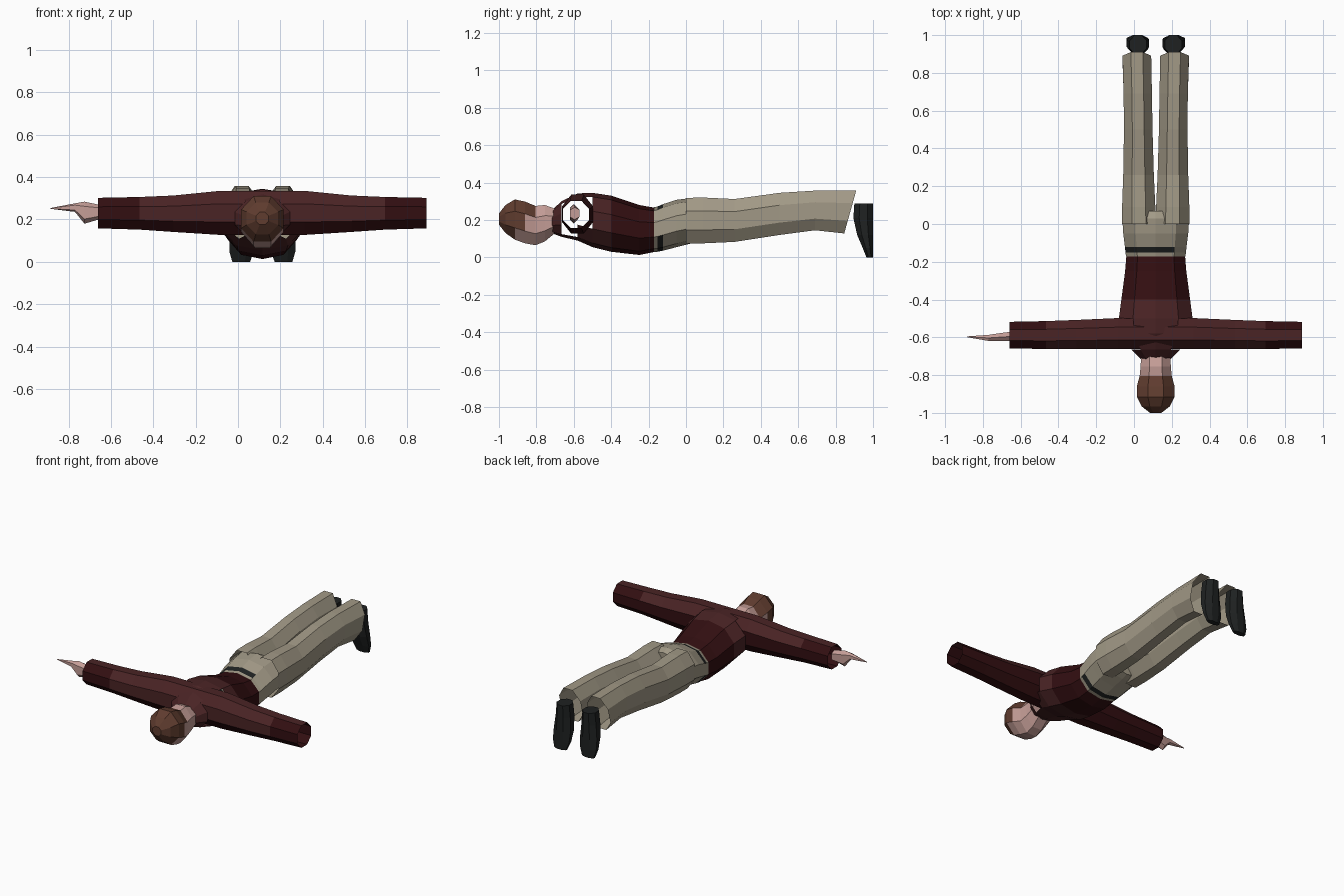
import bpy, bmesh, math
from mathutils import Vector

if "Cube" in bpy.data.objects:
    bpy.data.objects.remove(bpy.data.objects["Cube"])

CX = 0.115  # body centre line (one hand is missing, so it is off zero)


def mat(name, c):
    m = bpy.data.materials.new(name)
    m.diffuse_color = (*c, 1)
    m.use_nodes = True
    m.node_tree.nodes["Principled BSDF"].inputs["Base Color"].default_value = m.diffuse_color
    return m


RED = mat("sweater red", (0.068, 0.017, 0.018))
DARK = mat("sweater dark red", (0.032, 0.0045, 0.0055))
KHAKI = mat("trouser khaki", (0.36, 0.32, 0.24))
BLACK = mat("shoe black", (0.013, 0.015, 0.015))
SKIN = mat("skin", (0.56, 0.34, 0.31))
HAIR = mat("hair brown", (0.115, 0.045, 0.028))


def loft(name, axis, rings, n, mats, rule=None, caps=(False, False), drop=None):
    """Skin polygon rings (t, u, v, half_u, half_v[, tilt]) along an axis.
    rule(centre, normal) picks the material, drop(...) opens holes."""
    bm = bmesh.new()
    loops = []
    k = 1 / math.cos(math.pi / n)
    for r in rings:
        t, u, v, hu, hv = r[:5]
        tilt = r[5] if len(r) > 5 else 0
        loop = []
        for i in range(n):
            a = 2 * math.pi * (i + 0.5) / n
            ca = max(-1, min(1, math.cos(a) * k))
            sa = max(-1, min(1, math.sin(a) * k))
            p, q, s = u + hu * ca, v + hv * sa, t + tilt * sa
            co = {"x": (s, p, q), "y": (p, s, q), "z": (p, q, s)}[axis]
            loop.append(bm.verts.new(co))
        loops.append(loop)
    for a, b in zip(loops, loops[1:]):
        for i in range(n):
            j = (i + 1) % n
            bm.faces.new((a[i], a[j], b[j], b[i]))
    if caps[0]:
        bm.faces.new(loops[0])
    if caps[1]:
        bm.faces.new(loops[-1])
    bmesh.ops.recalc_face_normals(bm, faces=bm.faces)
    for f in bm.faces:
        if rule:
            f.material_index = rule(f.calc_center_median(), f.normal)
    if drop:
        gone = [f for f in bm.faces if drop(f.calc_center_median(), f.normal)]
        bmesh.ops.delete(bm, geom=gone, context="FACES")
    me = bpy.data.meshes.new(name)
    bm.to_mesh(me)
    bm.free()
    for m in mats:
        me.materials.append(m)
    ob = bpy.data.objects.new(name, me)
    bpy.context.collection.objects.link(ob)
    return ob


def body(rows):
    """Rows (y, half width, z bottom, z top) on the body centre line."""
    return [(y, CX, (b + t) / 2, w, (t - b) / 2) for y, w, b, t in rows]


# Torso: dark lower half, openings where the sleeves pass through
loft("sweater_torso", "y", body([
    (-0.72, 0.075, 0.13, 0.25), (-0.665, 0.13, 0.11, 0.30),
    (-0.58, 0.18, 0.09, 0.342), (-0.50, 0.195, 0.055, 0.345),
    (-0.40, 0.182, 0.03, 0.33), (-0.25, 0.162, 0.013, 0.28),
    (-0.165, 0.155, 0.03, 0.265)]), 10, [RED, DARK],
    rule=lambda c, n: int(c.y > -0.4),
    drop=lambda c, n: c.y < -0.5 and abs(n.x) > 0.6 and c.z > 0.13 and c.y > -0.67)

# Both sleeves: one hollow tube, open at the cuffs
arm = []
for d, hy, hz, z, y in [(0.775, 0.07, 0.072, 0.23, -0.588), (0.58, 0.074, 0.077, 0.229, -0.588),
                        (0.42, 0.077, 0.086, 0.227, -0.585), (0.2, 0.082, 0.104, 0.231, -0.58)]:
    arm.append((d, y, z, hy, hz))
arm_rings = [(CX - d, *r) for d, *r in arm] + [(CX + d, *r) for d, *r in reversed(arm)]
loft("sleeves", "x", arm_rings, 8, [RED, DARK],
     rule=lambda c, n: int(n.z < -0.5 or n.y > 0.9
                           or (abs(c.x - CX) > 0.6 and n.z < 0.8)))

# Single hand with thumb pointing down
loft("hand", "x", [(-0.65, -0.595, 0.235, 0.025, 0.033), (-0.725, -0.60, 0.232, 0.02, 0.052),
                   (-0.77, -0.603, 0.256, 0.016, 0.02), (-0.885, -0.597, 0.252, 0.002, 0.002)],
     6, [SKIN], caps=(True, True))

# Head and neck: face looks down, hair on the back and crown
loft("head", "y", body([
    (-0.70, 0.078, 0.13, 0.26), (-0.755, 0.08, 0.085, 0.28), (-0.805, 0.085, 0.065, 0.275),
    (-0.86, 0.10, 0.075, 0.298), (-0.915, 0.10, 0.095, 0.31), (-0.965, 0.075, 0.13, 0.28),
    (-1.0, 0.03, 0.175, 0.235)]), 8, [SKIN, HAIR],
    rule=lambda c, n: int(c.y < -0.81 and (c.z > 0.21 or c.y < -0.93
                                           or (c.y < -0.87 and c.z > 0.17))),
    caps=(True, True))

# Trouser hips with a partly hidden belt
loft("trouser_hips", "y", body([
    (-0.172, 0.157, 0.028, 0.268), (-0.152, 0.16, 0.03, 0.272), (-0.122, 0.163, 0.036, 0.285),
    (-0.05, 0.172, 0.055, 0.308), (0.03, 0.177, 0.075, 0.318), (0.07, 0.172, 0.09, 0.30)]),
    10, [KHAKI, BLACK],
    rule=lambda c, n: int(-0.15 < c.y < -0.13 and not 0.11 < c.z < 0.16
                          and not (n.z > 0.6 and c.x > CX + 0.05)),
    caps=(False, True))

for side, s in (("left", -1), ("right", 1)):
    # Trouser leg, slanted open hem
    rows = [(0.0, 0.0, 0.178, 0.075, 0.318, 0), (0.09, 0.002, 0.178, 0.075, 0.32, 0),
            (0.26, 0.01, 0.172, 0.083, 0.312, 0), (0.5, 0.017, 0.168, 0.12, 0.345, 0),
            (0.69, 0.02, 0.17, 0.145, 0.357, 0), (0.878, 0.024, 0.176, 0.128, 0.357, 0.032)]
    loft(side + "_trouser_leg", "y",
         [(y, CX + s * (i + o) / 2, (b + t) / 2, (o - i) / 2, (t - b) / 2, k)
          for y, i, o, b, t, k in rows], 8, [KHAKI])
    # Shoe with toes down and the sole facing back
    loft(side + "_shoe", "z",
         [(z, CX + s * x, (f + 1.0) / 2, w, (1.0 - f) / 2) for z, x, w, f in [
             (0.0, 0.10, 0.042, 0.965), (0.05, 0.098, 0.058, 0.945), (0.12, 0.095, 0.06, 0.915),
             (0.21, 0.093, 0.052, 0.895), (0.288, 0.093, 0.045, 0.90)]],
         8, [BLACK], caps=(True, True))
